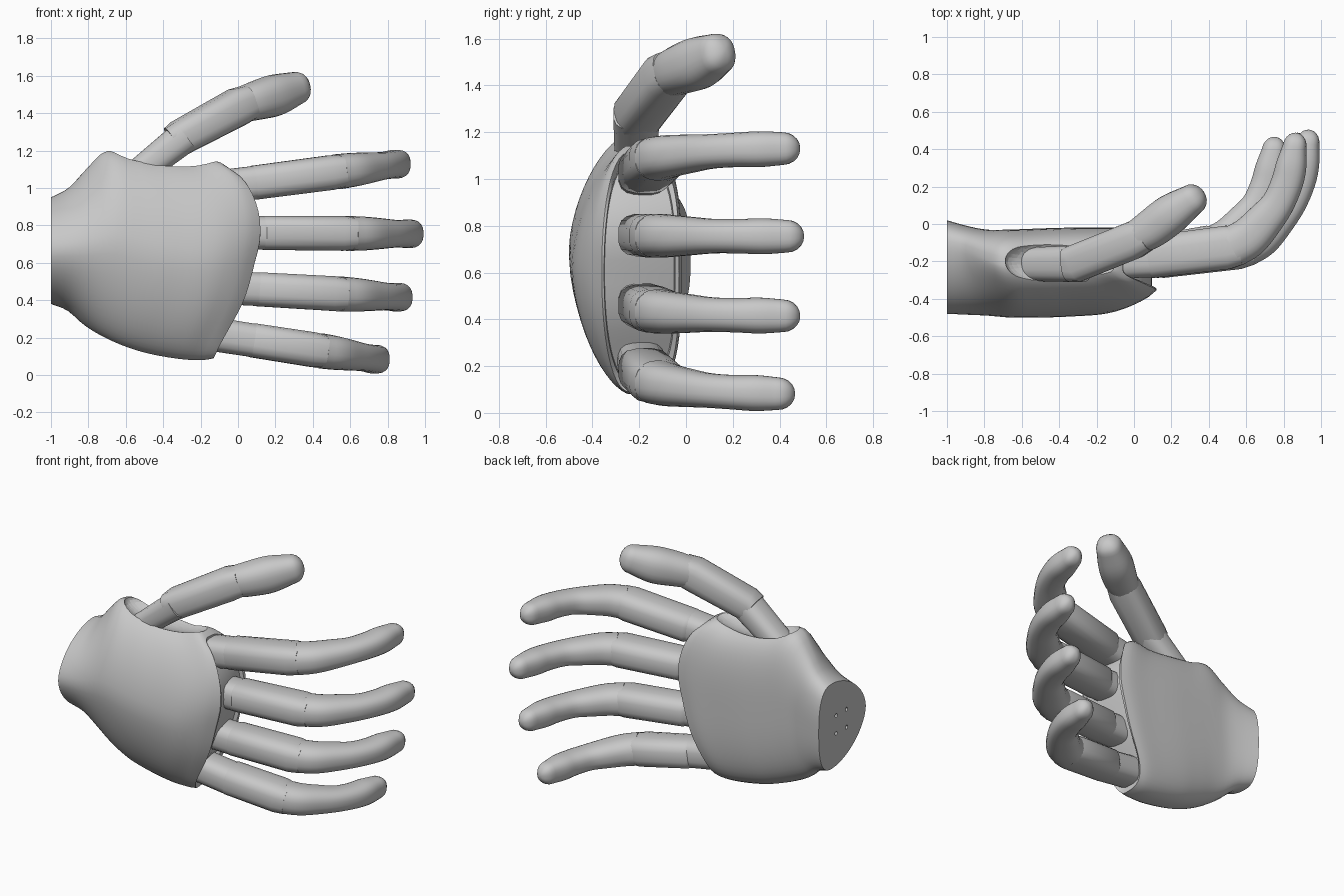
import bpy, bmesh, math
from mathutils import Vector

cube = bpy.data.objects.get("Cube")
if cube:
    bpy.data.objects.remove(cube, do_unlink=True)

grey = bpy.data.materials.new("grey_plastic")
grey.use_nodes = True
grey.diffuse_color = (0.58, 0.58, 0.58, 1)
grey.node_tree.nodes["Principled BSDF"].inputs["Base Color"].default_value = (0.58, 0.58, 0.58, 1)


def spline(rows, t):
    """Smooth interpolation of rows (key, values...) at key t."""
    i = 0
    while i < len(rows) - 2 and t > rows[i + 1][0]:
        i += 1
    a, b = rows[i], rows[i + 1]
    p, q = rows[max(i - 1, 0)], rows[min(i + 2, len(rows) - 1)]
    h = b[0] - a[0]
    s = (t - a[0]) / h
    out = []
    for k in range(1, len(a)):
        m0 = (b[k] - p[k]) / (b[0] - p[0]) * h
        m1 = (q[k] - a[k]) / (q[0] - a[0]) * h
        out.append((2*s**3 - 3*s**2 + 1) * a[k] + (s**3 - 2*s**2 + s) * m0
                   + (3*s**2 - 2*s**3) * b[k] + (s**3 - s**2) * m1)
    return out


def loft(name, rings, angle=35):
    """Skin closed rings, cap both ends and shade."""
    bm = bmesh.new()
    loops = [[bm.verts.new(p) for p in ring] for ring in rings]
    n = len(loops[0])
    for a, b in zip(loops, loops[1:]):
        for i in range(n):
            j = (i + 1) % n
            bm.faces.new((a[i], a[j], b[j], b[i]))
    bm.faces.new(loops[0][::-1])
    bm.faces.new(loops[-1])
    bmesh.ops.remove_doubles(bm, verts=bm.verts, dist=0.0005)
    bmesh.ops.recalc_face_normals(bm, faces=bm.faces)
    mesh = bpy.data.meshes.new(name)
    bm.to_mesh(mesh)
    bm.free()
    obj = bpy.data.objects.new(name, mesh)
    bpy.context.collection.objects.link(obj)
    mesh.materials.append(grey)
    shade(obj, angle)
    return obj


def shade(obj, angle):
    bpy.ops.object.select_all(action='DESELECT')
    obj.select_set(True)
    bpy.context.view_layer.objects.active = obj
    bpy.ops.object.shade_smooth_by_angle(angle=math.radians(angle))


def tube(name, path, power=2.4, sides=20, steps=1, tip=False):
    """Sweep a rounded section along path points (x, y, z, half width, half height)."""
    rows = [(i, *p) for i, p in enumerate(path)]
    count = (len(path) - 1) * steps
    pts = [spline(rows, i / steps) for i in range(count + 1)]
    centres = [Vector(p[:3]) for p in pts]
    rings = []

    def ring(c, tangent, w, h):
        side = Vector((0, 0, 1)).cross(tangent).normalized()
        up = tangent.cross(side)
        out = []
        for k in range(sides):
            a = math.tau * (k + 0.5) / sides
            ca, sa = math.cos(a), math.sin(a)
            u = math.copysign(abs(ca) ** (2 / power), ca)
            v = math.copysign(abs(sa) ** (2 / power), sa)
            out.append(c + side * u * w + up * v * h)
        rings.append(out)

    for i, c in enumerate(centres):
        tangent = (centres[min(i + 1, count)] - centres[max(i - 1, 0)]).normalized()
        ring(c, tangent, *pts[i][3:])
    if tip:
        # rounded fingertip
        w, h = pts[-1][3:]
        for a in (18, 36, 54, 70, 84):
            r = math.radians(a)
            ring(c + tangent * 0.075 * math.sin(r), tangent, w * math.cos(r), h * math.cos(r))
    return loft(name, rings)


def cut(obj, cutter):
    cutter.hide_render = True
    mod = obj.modifiers.new("cut", 'BOOLEAN')
    mod.operation = 'DIFFERENCE'
    mod.solver = 'EXACT'
    mod.object = cutter
    bpy.ops.object.select_all(action='DESELECT')
    obj.select_set(True)
    bpy.context.view_layer.objects.active = obj
    bpy.ops.object.modifier_apply(modifier=mod.name)
    bpy.data.objects.remove(cutter, do_unlink=True)


# Palm: domed on the outside, flatter on the inside, with a curved knuckle end
# station, top z, bottom z, outer y, inner y, widest y, roundness of the dome
STATIONS = [
    (0, .95, .38, -.48, .02, -.12, 1.75), (.1, 1.0, .345, -.485, -.01, -.14, 1.7),
    (.2, 1.1, .27, -.49, -.03, -.18, 1.65), (.31, 1.195, .21, -.5, -.03, -.22, 1.65),
    (.45, 1.175, .155, -.5, -.025, -.24, 1.65), (.6, 1.15, .115, -.495, -.02, -.24, 1.65),
    (.8, 1.13, .085, -.475, -.02, -.24, 1.7), (.94, 1.145, .08, -.415, -.02, -.24, 1.8),
    (1, 1.115, .09, -.36, -.03, -.24, 2.2)]
# height fraction, palm length
LENGTHS = [(0, .87), (.08, .91), (.3, 1.03), (.5, 1.09), (.65, 1.12), (.8, 1.1), (.93, 1.03), (1, .94)]


def palm_ring(t, shrink=1.0, flat=1.0, push=0.0, n=56):
    top, bottom, outer, inner, mid, dome = spline(STATIONS, t)
    box = 2.7 + 0.6 * t
    out = []
    for k in range(n):
        a = math.tau * k / n
        f = math.cos(a)
        if math.sin(a) >= 0:
            y = (outer - mid) * max(0, 1 - abs(f) ** dome) ** (1 / dome)
            back = 0
        else:
            y = (inner - mid) * max(0, 1 - abs(f) ** box) ** (1 / box)
            back = y / (inner - mid)
        z = (top + bottom) / 2 + f * shrink * (top - bottom) / 2
        length = spline(LENGTHS, (f + 1) / 2)[0] - 0.04 * back ** 2 * flat
        out.append((-1 + t * length - push, mid + y * shrink * flat, z))
    return out


rings = [palm_ring(i / 28) for i in range(29)]
rings += [palm_ring(1, .92), palm_ring(1, .9, 1, .025), palm_ring(1, .9, 0, .025)]
palm = loft("palm", rings)

# Scooped socket where the thumb leaves the palm
bpy.ops.mesh.primitive_uv_sphere_add(segments=40, ring_count=20, location=(-.37, -.2, 1.19))
socket = bpy.context.object
socket.scale = (.32, .14, .1)
cut(palm, socket)

# Four screw holes in the wrist plate
for dy in (-.055, .055):
    for dz in (-.06, .06):
        bpy.ops.mesh.primitive_cylinder_add(vertices=12, radius=.013, depth=.08,
                                            location=(-1, -.22 + dy, .66 + dz),
                                            rotation=(0, math.pi / 2, 0))
        cut(palm, bpy.context.object)
shade(palm, 35)

# Fingers: name, knuckle x, knuckle z, middle joint x, tip z, scale of the end
FINGERS = [("index", .06, 1.025, .56, 1.13, .97), ("middle", .11, .76, .62, .755, 1),
           ("ring", .08, .46, .57, .415, .97), ("little", .05, .19, .46, .08, .93)]
# offset from the joint, y, half thickness, half width
CURL = [(-.03, -.12, .112, .094), (.055, -.07, .11, .09), (.14, .02, .1, .082),
        (.215, .115, .088, .074), (.266, .23, .086, .074), (.29, .33, .082, .077),
        (.308, .43, .064, .07)]

for name, kx, kz, jx, tz, s in FINGERS:
    def height(x):
        return kz + (tz - kz) * (x - kx) / (jx + .3 - kx)

    def at(x, y, w, h):
        return (x, y, height(x), w, h)

    tube(name + "_knuckle", [at(kx - .2, -.195, .1, .092), at(kx + .06, -.18, .105, .09)], 3, 16)
    tube(name + "_lower_segment",
         [at(kx + .01, -.18, .1, .086), at(kx + .03, -.177, .114, .092),
          at(jx - .06, -.125, .118, .094), at(jx + .01, -.115, .104, .086)], 3, 16)
    tube(name + "_upper_segment",
         [at(jx + u * s, -.12 + (y + .12) * s, w, h) for u, y, w, h in CURL], 2.5, 24, 4, True)

# Thumb: root, lower segment and curved end
tube("thumb_root", [(-.56, -.215, 1.06, .09, .075), (-.28, -.212, 1.28, .1, .09)], 2.8, 16)
tube("thumb_lower_segment",
     [(-.345, -.215, 1.245, .094, .088), (-.31, -.21, 1.268, .102, .094),
      (.0, -.085, 1.435, .102, .102), (.06, -.055, 1.46, .092, .092)], 3, 16)
tube("thumb_upper_segment",
     [(.02, -.07, 1.445, .094, .094), (.1, -.02, 1.468, .106, .104),
      (.2, .055, 1.497, .107, .11), (.31, .13, 1.534, .083, .088)], 2.4, 24, 4, True)
